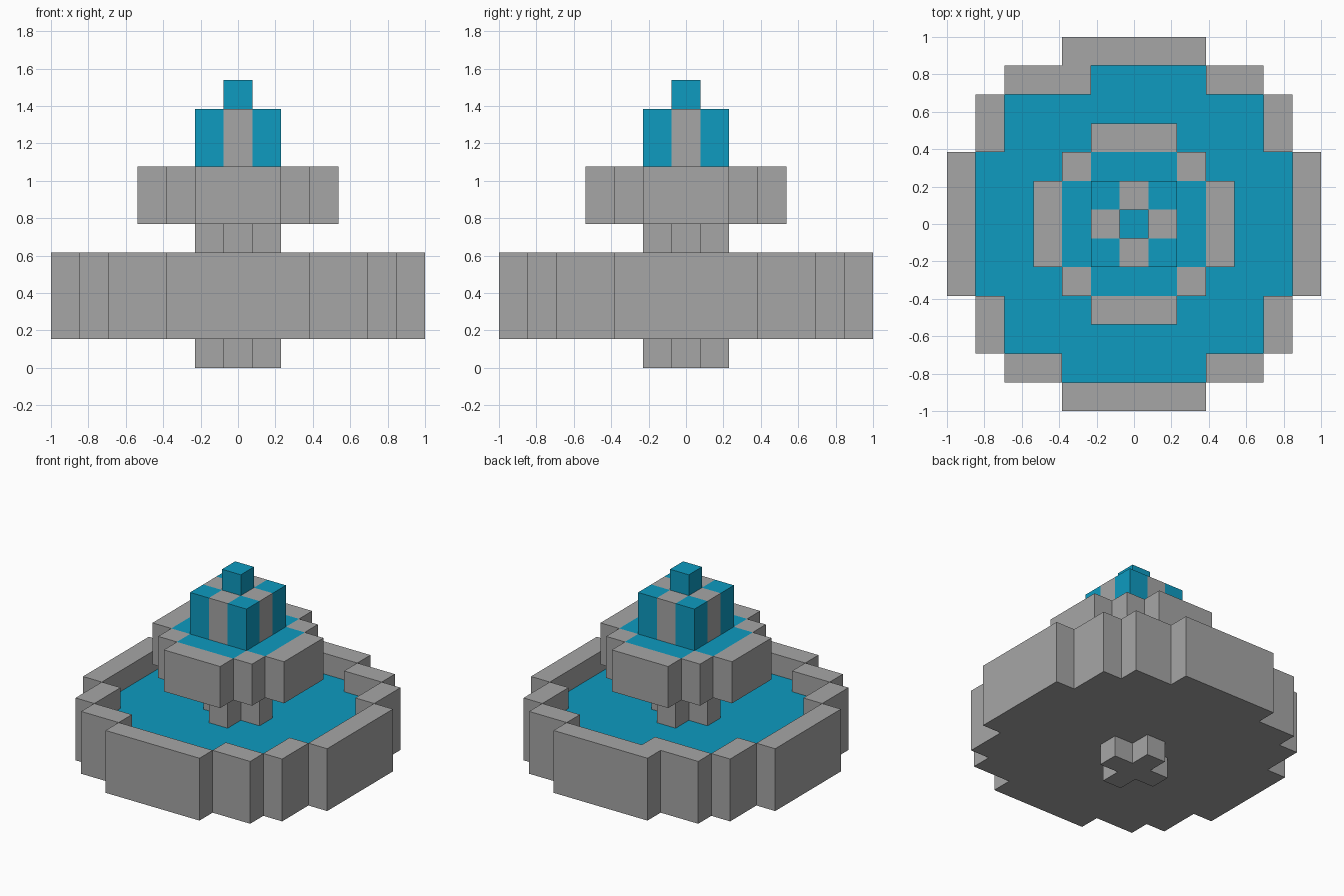
import bpy
import bmesh
from mathutils import Vector

cube = bpy.data.objects.get("Cube")
if cube:
    bpy.data.objects.remove(cube, do_unlink=True)

UNIT = 2 / 13  # edge of one block


def make_material(name, colour):
    mat = bpy.data.materials.new(name)
    mat.use_nodes = True
    mat.diffuse_color = colour
    mat.node_tree.nodes["Principled BSDF"].inputs["Base Color"].default_value = colour
    return mat


STONE = make_material("grey stone", (0.381, 0.381, 0.381, 1))
WATER = make_material("blue water", (0.0044, 0.328, 0.527, 1))


def disc(reach):
    """Blocky round plan: reach[i] is the half width of the rows at distance i."""
    n = len(reach) - 1
    return {(x, y) for y in range(-n, n + 1)
            for x in range(-reach[abs(y)], reach[abs(y)] + 1)}


def stack(plan, low, high):
    """Blocks over a plan, from layer low up to layer high."""
    return {(x, y, z) for x, y in plan for z in range(low, high)}


def build(name, blocks, mat):
    """Outer skin of a set of blocks, with flat areas merged."""
    bm = bmesh.new()
    corners = {}

    def vert(p):
        key = tuple(round(2 * c) for c in p)
        if key not in corners:
            corners[key] = bm.verts.new(p * UNIT)
        return corners[key]

    for block in blocks:
        middle = Vector(block) + Vector((0, 0, 0.5))
        for axis in range(3):
            for side in (-1, 1):
                step = Vector((0, 0, 0))
                step[axis] = side
                if tuple(int(a + b) for a, b in zip(block, step)) in blocks:
                    continue
                u = Vector((0, 0, 0))
                u[(axis + 1) % 3] = 0.5
                v = step.cross(u)
                face_mid = middle + step / 2
                bm.faces.new([vert(face_mid + d) for d in (-u - v, u - v, u + v, v - u)])
    bmesh.ops.dissolve_limit(bm, angle_limit=0.01, verts=bm.verts, edges=bm.edges)
    mesh = bpy.data.meshes.new(name)
    bm.to_mesh(mesh)
    bm.free()
    mesh.materials.append(mat)
    obj = bpy.data.objects.new(name, mesh)
    bpy.context.collection.objects.link(obj)


cross = disc([1, 0])

# Foot under the basin
build("foot", stack(cross, 0, 1), STONE)

# Large basin: floor, raised rim and water one block below the rim
basin = disc([6, 6, 6, 5, 5, 4, 2])
pool = disc([5, 5, 5, 4, 4, 2]) - {(-2, 5)}
build("lower_basin", stack(basin, 1, 2) | stack(basin - pool, 1, 4), STONE)
build("lower_water", stack(pool - cross, 2, 3), WATER)

# Column between the basins
build("column", stack(cross, 2, 5), STONE)

# Small basin, filled level with its rim
bowl = disc([3, 3, 2, 1])
bowl_pool = disc([2, 2, 1])
build("upper_basin", stack(bowl, 5, 6) | stack(bowl - bowl_pool, 5, 7), STONE)
build("upper_water", stack(bowl_pool, 6, 7), WATER)

# Spout tower with falling water at its corners
build("spout_tower", stack(cross, 7, 9), STONE)
for x, x_name in ((1, "left"), (-1, "right")):
    for y, y_name in ((-1, "front"), (1, "back")):
        build(f"falling_water_{y_name}_{x_name}", stack({(x, y)}, 7, 9), WATER)

# Water jet on top
build("water_jet", stack({(0, 0)}, 9, 10), WATER)
